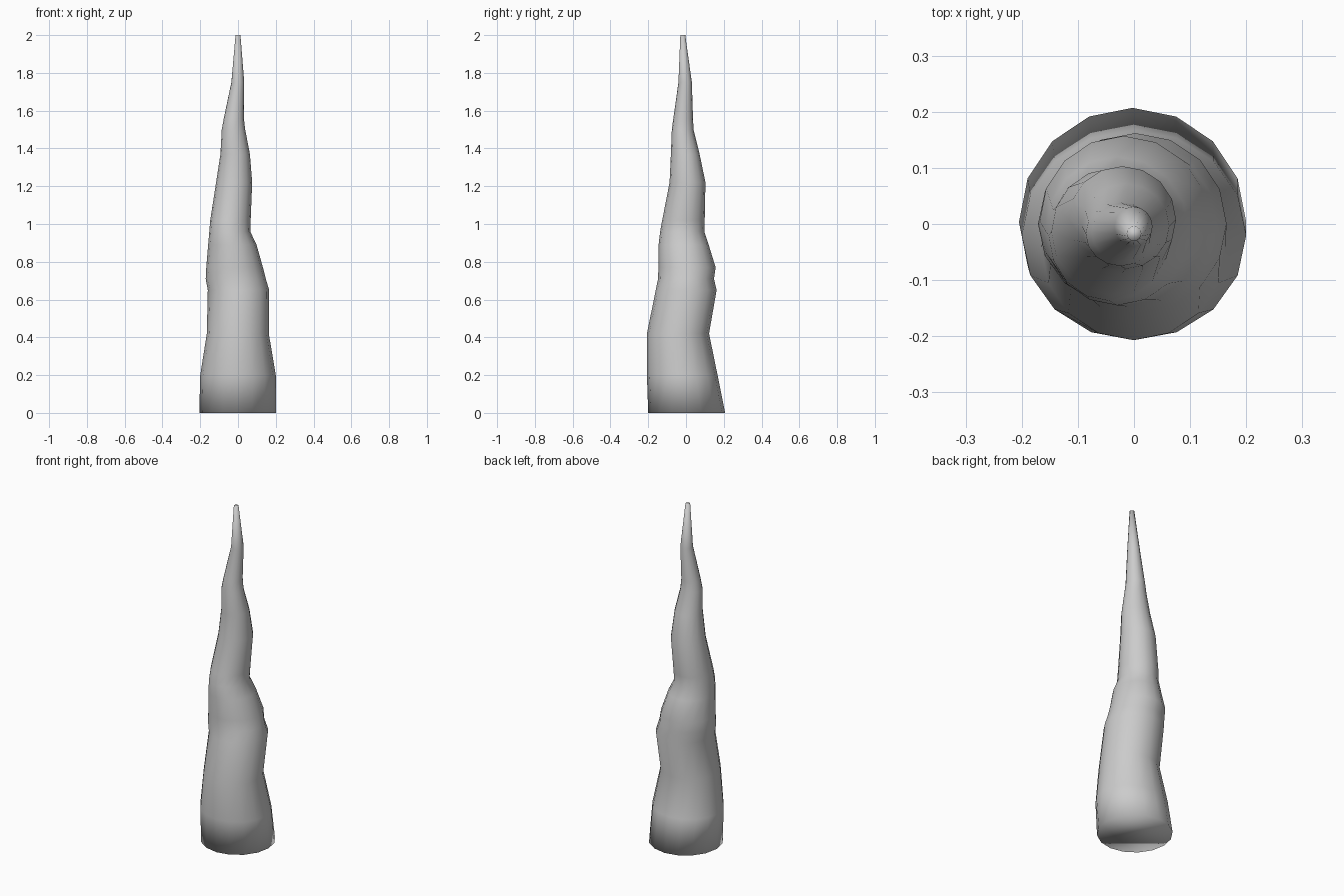
import bpy, bmesh, math

SIDES = 16
# Silhouette rings: z, x min, x max, y min, y max
RINGS = [
    (0.00, -.205, .200, -.200, .207),
    (0.20, -.200, .200, -.207, .167),
    (0.42, -.165, .163, -.207, .122),
    (0.65, -.160, .165, -.160, .162),
    (0.71, -.171, .147, -.148, .148),
    (0.77, -.168, .132, -.146, .157),
    (0.89, -.158, .098, -.145, .120),
    (0.96, -.152, .065, -.137, .097),
    (1.02, -.147, .067, -.126, .099),
    (1.22, -.116, .075, -.087, .103),
    (1.37, -.093, .063, -.080, .072),
    (1.50, -.086, .038, -.075, .040),
    (1.56, -.075, .031, -.067, .037),
    (1.75, -.035, .033, -.040, .031),
    (2.00, -.013, .013, -.030, -.004),
]

# Crooked tapering spire lofted through the rings
bm = bmesh.new()
loops = []
for z, x0, x1, y0, y1 in RINGS:
    cx, cy, rx, ry = (x0 + x1) / 2, (y0 + y1) / 2, (x1 - x0) / 2, (y1 - y0) / 2
    loops.append([bm.verts.new((cx + rx * math.cos(a), cy + ry * math.sin(a), z))
                  for a in (2 * math.pi * i / SIDES for i in range(SIDES))])
for lo, hi in zip(loops, loops[1:]):
    for i in range(SIDES):
        j = (i + 1) % SIDES
        bm.faces.new((lo[i], lo[j], hi[j], hi[i]))

# Flat base and tiny flat tip
bm.faces.new(loops[0][::-1])
bm.faces.new(loops[-1])
for f in bm.faces:
    f.smooth = True

mesh = bpy.data.meshes.new("rock_spire")
bm.to_mesh(mesh)
bm.free()
spire = bpy.data.objects.new("rock_spire", mesh)
bpy.context.collection.objects.link(spire)
